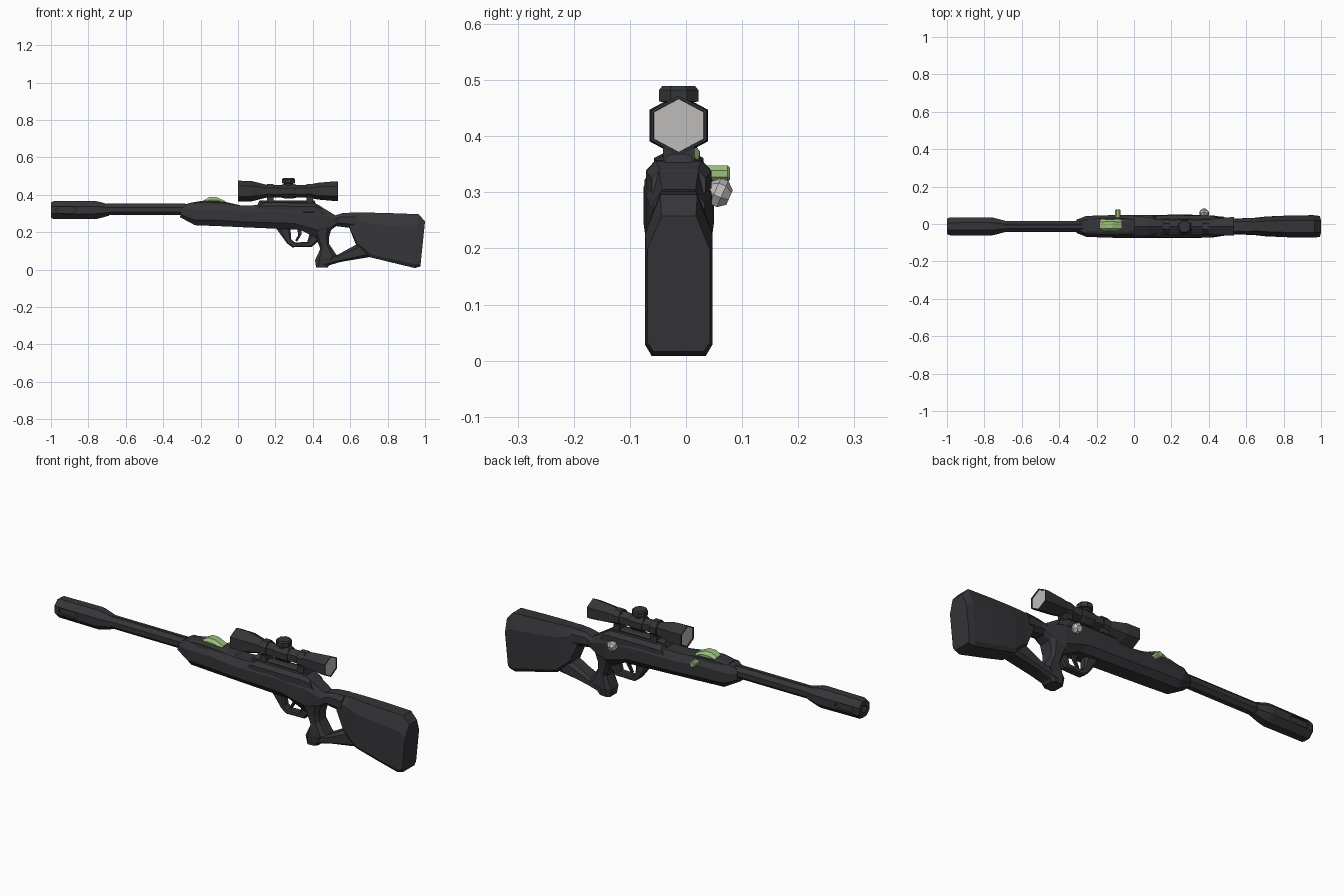
import bpy, bmesh, math
from mathutils import Vector

YC = -0.013  # centre plane of the body


def material(name, rgb):
    m = bpy.data.materials.new(name)
    m.diffuse_color = (*rgb, 1)
    return m


DARK = material("charcoal", (0.036, 0.036, 0.041))
GREEN = material("leaf_green", (0.34, 0.52, 0.20))
GREY = material("light_grey", (0.52, 0.50, 0.50))


def skin(name, rings, mat):
    """Join equal-sized rings of points into a closed solid."""
    bm = bmesh.new()
    vs = [[bm.verts.new(p) for p in r] for r in rings]
    n = len(rings[0])
    for a, b in zip(vs, vs[1:]):
        for i in range(n):
            j = (i + 1) % n
            bm.faces.new((a[i], a[j], b[j], b[i]))
    bm.faces.new(vs[0])
    bm.faces.new(vs[-1])
    bmesh.ops.recalc_face_normals(bm, faces=bm.faces)
    me = bpy.data.meshes.new(name)
    bm.to_mesh(me)
    bm.free()
    me.materials.append(mat)
    ob = bpy.data.objects.new(name, me)
    bpy.context.collection.objects.link(ob)
    return ob


def loft(name, stations, mat=DARK, bot=(0.65, 0.2), top=(0.65, 0.2), y=YC):
    """Chamfered sections; station = low (x, z), high (x, z), half width."""
    rings = []
    for (bx, bz), (tx, tz), w in stations:
        half = [(w * bot[0], 0), (w, bot[1]), (w, 1 - top[1]), (w * top[0], 1)]
        pts = half + [(-a, f) for a, f in reversed(half)]
        rings.append([(bx + (tx - bx) * f, y + a, bz + (tz - bz) * f) for a, f in pts])
    return skin(name, rings, mat)


def lathe(name, origin, axis, prof, n=8, mat=DARK, turn=0.0, wide=1.0):
    """Turned part; prof = (distance along axis, radius)."""
    ax = Vector(axis).normalized()
    up = Vector((1, 0, 0)) if abs(ax.z) > 0.9 else Vector((0, 0, 1))
    v = ax.cross(up).normalized()
    u = v.cross(ax)
    o = Vector(origin)
    rings = []
    for d, r in prof:
        angs = [2 * math.pi * (i + turn) / n for i in range(n)]
        rings.append([o + ax * d + u * r * math.cos(a) + v * r * wide * math.sin(a) for a in angs])
    return skin(name, rings, mat)


def cut(ob, cutter):
    mod = ob.modifiers.new("cut", 'BOOLEAN')
    mod.operation = 'DIFFERENCE'
    mod.solver = 'EXACT'
    mod.object = cutter
    cutter.hide_render = True
    cutter.display_type = 'WIRE'


X, Y, Z = (1, 0, 0), (0, 1, 0), (0, 0, 1)

# Barrel and muzzle shroud with bore and side slots
lathe("barrel", (-0.75, YC, 0.32), X, [(0, 0.032), (0.5, 0.032)], 8, turn=0.5)
muzzle = lathe("muzzle", (-1, YC, 0.318), X,
               [(0, 0.044), (0.012, 0.051), (0.23, 0.053), (0.25, 0.05), (0.31, 0.033)], 8, turn=0.5)
cut(muzzle, lathe("bore_cutter", (-1.02, YC, 0.318), X, [(0, 0.018), (0.1, 0.018)], 8))
for s in (-1, 1):
    slot = loft("slot_cutter", [((-0.972, 0.313), (-0.972, 0.325), 0.02),
                                ((-0.958, 0.302), (-0.958, 0.336), 0.02),
                                ((-0.88, 0.302), (-0.88, 0.336), 0.02),
                                ((-0.866, 0.313), (-0.866, 0.325), 0.02)],
                bot=(1, 0.1), top=(1, 0.1), y=YC + s * 0.057)
    cut(muzzle, slot)
loft("barrel_rib", [((-0.70, 0.325), (-0.70, 0.352), 0.012),
                    ((-0.28, 0.325), (-0.28, 0.352), 0.012)])

# Fore-end, receiver and the strap above the thumbhole
loft("receiver", [((-0.31, 0.28), (-0.30, 0.335), 0.036),
                  ((-0.23, 0.237), (-0.265, 0.355), 0.056),
                  ((-0.10, 0.232), (-0.10, 0.357), 0.061),
                  ((0.03, 0.226), (0.02, 0.342), 0.061),
                  ((0.33, 0.213), (0.20, 0.347), 0.063),
                  ((0.42, 0.168), (0.43, 0.345), 0.058),
                  ((0.488, 0.205), (0.52, 0.29), 0.045),
                  ((0.525, 0.232), (0.56, 0.302), 0.040),
                  ((0.62, 0.22), (0.63, 0.305), 0.046)], bot=(0.6, 0.25), top=(0.62, 0.28))
loft("receiver_panel", [((0.09, 0.31), (0.12, 0.345), 0.055),
                        ((0.13, 0.295), (0.14, 0.358), 0.058),
                        ((0.40, 0.295), (0.41, 0.356), 0.058),
                        ((0.47, 0.29), (0.44, 0.34), 0.048)], top=(0.7, 0.3))
loft("magazine_housing", [((-0.27, 0.33), (-0.25, 0.358), 0.035),
                          ((-0.18, 0.33), (-0.18, 0.369), 0.044),
                          ((-0.07, 0.33), (-0.08, 0.364), 0.044),
                          ((0.03, 0.32), (0.01, 0.344), 0.036)])

# Butt stock, lower bar and grip around the thumbhole
loft("butt_stock", [((0.595, 0.222), (0.595, 0.304), 0.042),
                    ((0.632, 0.130), (0.66, 0.306), 0.045),
                    ((0.705, 0.066), (0.72, 0.304), 0.053),
                    ((0.82, 0.038), (0.83, 0.301), 0.058),
                    ((0.945, 0.008), (0.965, 0.296), 0.060),
                    ((0.975, 0.016), (1.0, 0.258), 0.056)], bot=(0.8, 0.07), top=(0.55, 0.25))
loft("lower_bar", [((0.455, 0.013), (0.47, 0.085), 0.044),
                   ((0.545, 0.040), (0.525, 0.075), 0.042),
                   ((0.705, 0.067), (0.635, 0.135), 0.046)])
loft("grip", [((0.395, 0.21), (0.50, 0.22), 0.052),
              ((0.42, 0.165), (0.486, 0.17), 0.045),
              ((0.44, 0.11), (0.488, 0.135), 0.042),
              ((0.412, 0.05), (0.53, 0.073), 0.046),
              ((0.418, 0.010), (0.48, 0.012), 0.040)])

# Trigger guard and trigger
loft("trigger_guard", [((0.20, 0.225), (0.28, 0.225), 0.022),
                       ((0.262, 0.140), (0.285, 0.160), 0.020),
                       ((0.29, 0.119), (0.305, 0.145), 0.020),
                       ((0.395, 0.121), (0.37, 0.147), 0.020),
                       ((0.44, 0.160), (0.385, 0.200), 0.024)])
loft("trigger", [((0.315, 0.225), (0.34, 0.225), 0.010),
                 ((0.322, 0.185), (0.340, 0.188), 0.009),
                 ((0.306, 0.155), (0.316, 0.150), 0.007)])

# Scope: tube, hollow bells, lenses, turret, rings and rail
SZ = 0.419
lathe("scope_body", (0, YC, SZ), X,
      [(0.016, 0.048), (0, 0.050), (0, 0.056), (0.07, 0.055), (0.155, 0.034), (0.37, 0.034),
       (0.43, 0.045), (0.52, 0.053), (0.535, 0.053), (0.535, 0.048), (0.52, 0.046)], 6, wide=1.08)
lathe("front_lens", (0.005, YC, SZ), X, [(0, 0.0495), (0.007, 0.025), (0.012, 0.01)], 6, GREY, wide=1.08)
lathe("rear_lens", (0.531, YC, SZ), (-1, 0, 0), [(0, 0.0475), (0.007, 0.025), (0.011, 0.01)],
      6, GREY, wide=1.08)
lathe("scope_saddle", (0.235, YC, SZ), X, [(0, 0.038), (0.01, 0.041), (0.065, 0.041), (0.075, 0.038)],
      8, turn=0.5)
lathe("turret", (0.27, YC, 0.44), Z, [(0, 0.026), (0.02, 0.026), (0.022, 0.038), (0.042, 0.038),
                                      (0.049, 0.032)], 8, turn=0.5)
for x in (0.155, 0.365):
    lathe("scope_ring", (x, YC, SZ), X, [(0, 0.041), (0.035, 0.041)], 8, turn=0.5)
    loft("ring_foot", [((x, 0.345), (x, 0.40), 0.028), ((x + 0.035, 0.345), (x + 0.035, 0.40), 0.028)])
loft("scope_rail", [((0.10, 0.34), (0.115, 0.368), 0.024), ((0.42, 0.34), (0.41, 0.368), 0.024)])

# Green magazine top and side peg
loft("magazine_top", [((-0.185, 0.35), (-0.182, 0.371), 0.028),
                      ((-0.15, 0.35), (-0.152, 0.388), 0.031),
                      ((-0.11, 0.35), (-0.115, 0.387), 0.031),
                      ((-0.065, 0.345), (-0.068, 0.366), 0.028)], GREEN, top=(0.6, 0.4), y=-0.006)
lathe("side_peg", (-0.087, 0.03, 0.333), Y, [(0, 0.011), (0.008, 0.016), (0.044, 0.016), (0.048, 0.012)],
      8, GREEN, turn=0.5)

# Bolt handle knob
lathe("bolt_knob", (0.375, 0.028, 0.312), (0, 0.9, -0.4),
      [(0, 0.013), (0.012, 0.013), (0.026, 0.026), (0.04, 0.027), (0.054, 0.015)], 7, GREY)
